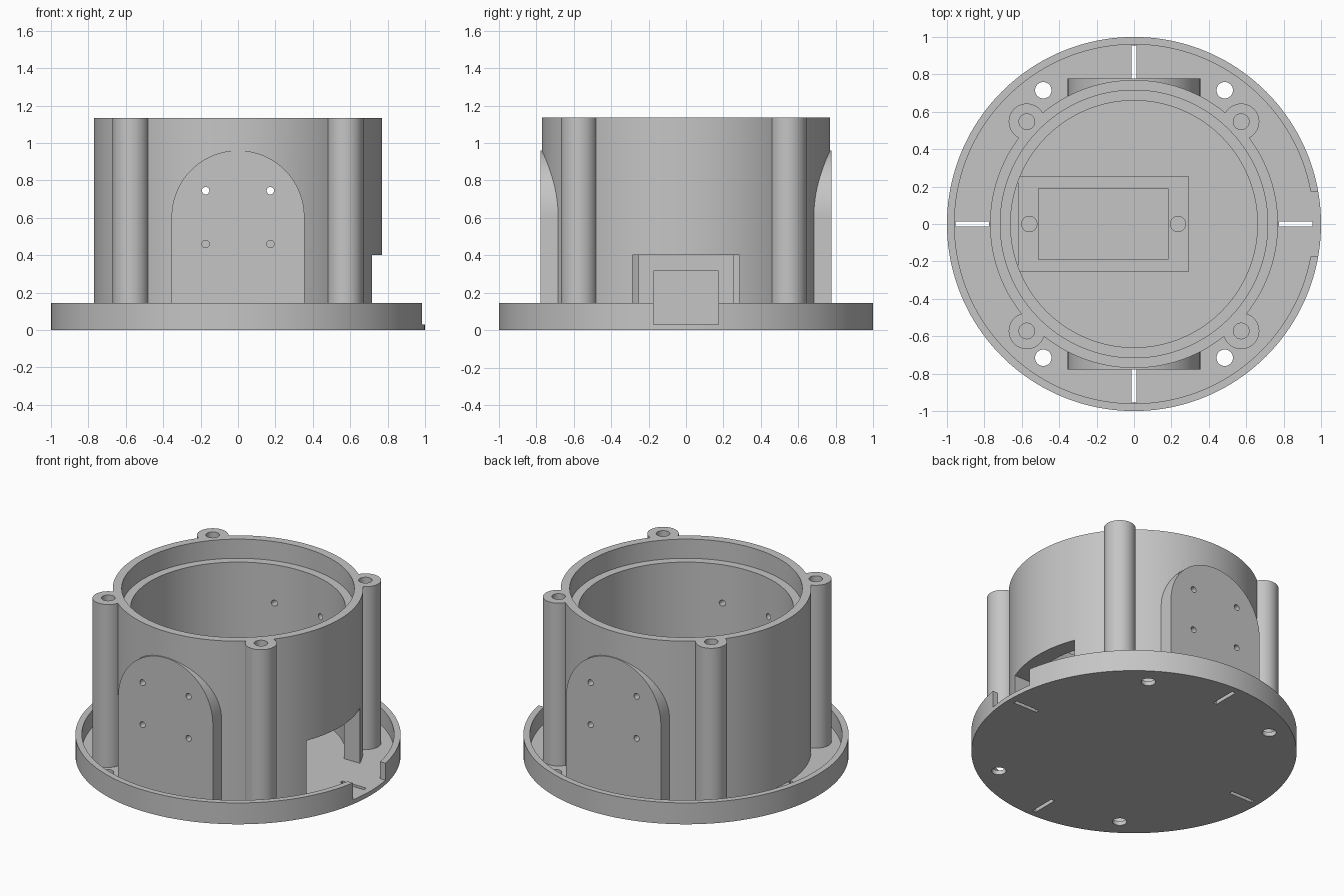
import bpy, bmesh
from math import cos, sin, pi

start = bpy.data.objects.get("Cube")
if start:
    bpy.data.objects.remove(start, do_unlink=True)

gray = bpy.data.materials.new("plain gray")
gray.use_nodes = True
gray.diffuse_color = (0.56, 0.56, 0.56, 1)
gray.node_tree.nodes["Principled BSDF"].inputs["Base Color"].default_value = (0.56, 0.56, 0.56, 1)


def arc(cx, cy, r, n, a0=0.0, a1=2 * pi, closed=True):
    steps = n if closed else n - 1
    return [(cx + r * cos(a0 + (a1 - a0) * i / steps),
             cy + r * sin(a0 + (a1 - a0) * i / steps)) for i in range(n)]


def prism(name, outline, lo, hi, axis="z"):
    """Extrude a closed outline along z, or along y for an (x, z) outline."""
    bm = bmesh.new()
    place = (lambda u, v, w: (u, v, w)) if axis == "z" else (lambda u, v, w: (u, w, v))
    ends = [[bm.verts.new(place(u, v, w)) for u, v in outline] for w in (lo, hi)]
    for ring in ends:
        bm.faces.new(ring)
    n = len(outline)
    for i in range(n):
        j = (i + 1) % n
        bm.faces.new((ends[0][i], ends[0][j], ends[1][j], ends[1][i]))
    bmesh.ops.recalc_face_normals(bm, faces=bm.faces)
    mesh = bpy.data.meshes.new(name)
    bm.to_mesh(mesh)
    bm.free()
    mesh.materials.append(gray)
    obj = bpy.data.objects.new(name, mesh)
    bpy.context.collection.objects.link(obj)
    return obj


def cylinder(name, x, y, r, lo, hi, n=32, axis="z"):
    return prism(name, arc(x, y, r, n), lo, hi, axis)


def box(name, x0, x1, y0, y1, z0, z1):
    return prism(name, [(x0, y0), (x1, y0), (x1, y1), (x0, y1)], z0, z1)


def activate(obj):
    bpy.ops.object.select_all(action="DESELECT")
    obj.select_set(True)
    bpy.context.view_layer.objects.active = obj


def combine(obj, operation, tools):
    """Apply one boolean per tool and remove the tool."""
    for tool in tools:
        tool.hide_render = True
        mod = obj.modifiers.new("boolean", "BOOLEAN")
        mod.operation, mod.solver, mod.object = operation, "EXACT", tool
        activate(obj)
        bpy.ops.object.modifier_apply(modifier=mod.name)
        bpy.data.objects.remove(tool, do_unlink=True)


def finish(obj):
    activate(obj)
    bpy.ops.object.shade_smooth_by_angle(angle=0.5)


FLOOR, TOP, DRUM = 0.03, 1.135, 0.77

# Base plate: shallow dish with a rim gap, four slots and four bolt holes
base = cylinder("base_plate", 0, 0, 1.0, 0, 0.145, 160)
cuts = [cylinder("dish_cut", 0, 0, 0.96, FLOOR, 0.3, 160),
        box("rim_gap_cut", 0.8, 1.1, -0.175, 0.175, FLOOR, 0.3)]
for s in (-1, 1):
    a, b = sorted((s * 0.775, s * 0.955))
    cuts.append(box("slot_cut", a, b, -0.013, 0.013, -0.1, 0.1))
    cuts.append(box("slot_cut", -0.013, 0.013, a, b, -0.1, 0.1))
    cuts += [cylinder("bolt_cut", s * 0.485, y, 0.044, -0.1, 0.1) for y in (-0.715, 0.715)]
combine(base, "DIFFERENCE", cuts)
finish(base)

# Drum body joined with corner posts and arched mounting pads
drum = cylinder("drum_wall", 0, 0, DRUM, FLOOR, TOP, 160)
posts = [(x, y) for x in (-0.573, 0.573) for y in (-0.572, 0.547)]
adds = [cylinder("post", x, y, 0.097, FLOOR, TOP, 48) for x, y in posts]
arch = [(-0.355, FLOOR), (0.355, FLOOR)] + arc(0, 0.605, 0.355, 49, 0, pi, False)
adds += [prism("pad", arch, min(s * 0.4, s * 0.777), max(s * 0.4, s * 0.777), "y")
         for s in (-1, 1)]
combine(drum, "UNION", adds)

# Drum hollow, lid recess, cable opening, screw holes
cuts = [cylinder("hollow_cut", 0, 0, 0.66, -0.1, 1.3, 160),
        cylinder("recess_cut", 0, 0, 0.715, 1.005, 1.3, 160),
        box("opening_cut", 0.4, 0.9, -0.285, 0.285, -0.1, 0.402)]
cuts += [cylinder("post_hole_cut", x, y, 0.042, 0.75, 1.3) for x, y in posts]
cuts += [cylinder("pad_hole_cut", x, z, 0.02, -1, 1, 20, "y")
         for x in (-0.173, 0.173) for z in (0.46, 0.745)]
combine(drum, "DIFFERENCE", cuts)
finish(drum)

# Motor holder: block against the inner wall with pocket, cable slot, screw holes
holder = box("motor_holder", -0.62, 0.295, -0.253, 0.253, FLOOR, 0.52)
combine(holder, "INTERSECT", [cylinder("wall_trim", 0, 0, 0.66, -0.1, 1, 160)])
cuts = [box("pocket_cut", -0.51, 0.183, -0.19, 0.19, -0.1, 1),
        box("cable_cut", 0, 0.5, -0.175, 0.175, -0.1, 0.315)]
cuts += [cylinder("screw_cut", x, 0, 0.041, 0.36, 1) for x in (-0.56, 0.235)]
combine(holder, "DIFFERENCE", cuts)
finish(holder)
